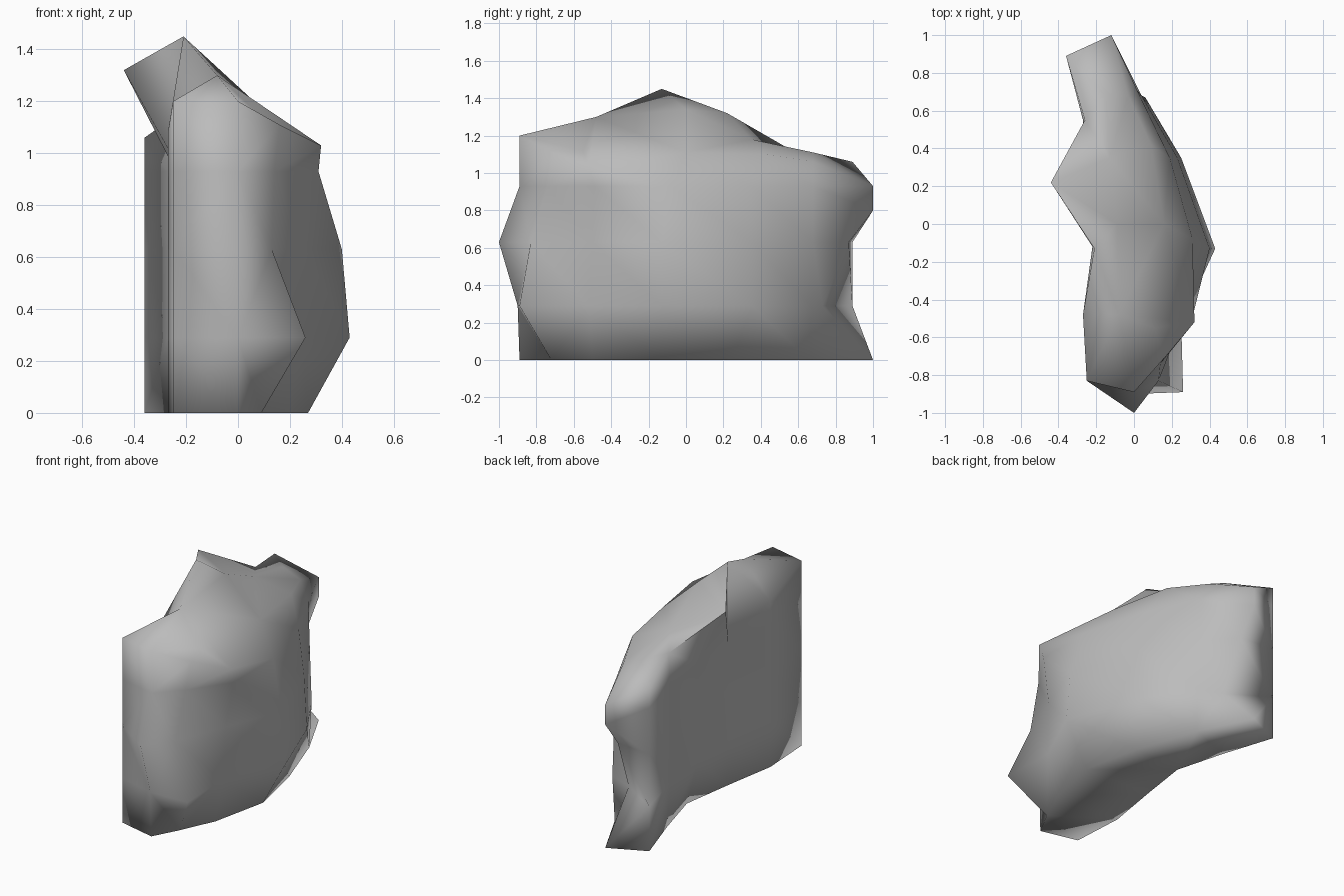
import bpy
import bmesh
import math

default_cube = bpy.data.objects.get("Cube")
if default_cube:
    bpy.data.objects.remove(default_cube, do_unlink=True)


def make_material(name, value):
    """One flat grey used for both viewport and render."""
    material = bpy.data.materials.new(name)
    material.use_nodes = True
    colour = (value, value, value, 1.0)
    material.diffuse_color = colour
    shader = material.node_tree.nodes["Principled BSDF"]
    shader.inputs["Base Color"].default_value = colour
    return material


# Outline stations run counterclockwise from the front right corner:
# front and left flank, then back end, then the right wall.
front_corner = (-.25, -.83)
back_corner = (-.36, .89)
right_wall = [(-.27, .55), (-.24, .22), (-.22, -.12), (-.27, -.48)]
undercut_wall = [(-.25, .55), (-.16, .22), (-.21, -.12), (-.27, -.48)]

# Height, wall, then the front, left flank and back points of each level
levels = [
    (0, undercut_wall,
     [(0, -.89), (.09, -.72), (.19, -.5), (.27, -.13), (.19, .25), (.05, .66), (-.12, 1)]),
    (.29, right_wall,
     [(0, -.9), (.26, -.89), (.25, -.52), (.43, -.13), (.25, .35), (.06, .67), (-.1, .73)]),
    (.63, right_wall,
     [(0, -1), (.13, -.83), (.26, -.5), (.4, -.13), (.23, .35), (.04, .68), (-.12, .87)]),
    (.93, right_wall,
     [(0, -.89), (.14, -.74), (.31, -.49), (.31, -.08), (.19, .35), (.03, .68), (-.12, 1)]),
]

# Uneven upper rim, with the overhanging fin on the right
rim = [(-.25, -.83, 1.2), (0, -.89, 1.2), (.16, -.71, 1.11), (.32, -.52, 1.03),
       (.16, 0, 1.11), (.09, .42, 1.1), (-.03, .68, 1.06), (-.12, 1, .93),
       (-.36, .89, 1.06), (-.26, .55, 1.13), (-.44, .22, 1.32),
       (-.21, -.13, 1.45), (-.27, -.48, 1.08)]

# Ridge along the middle of the top, and a dip above the front left ledge
ridge = [(-.08, -.48, 1.3), (-.09, 0, 1.34), (-.13, .35, 1.18), (-.15, .68, 1.11)]
ledge_dip = (.11, -.55, 1.12)


def level_points(height, wall, outline):
    """Complete one closed outline; the upper back edge dips slightly."""
    ring = [front_corner, *outline, back_corner, *wall]
    points = [(x, y, height) for x, y in ring]
    if height > .9:
        x, y, _ = points[len(outline)]
        points[len(outline)] = (x, y, .8)
    return points


def build_boulder():
    mesh = bmesh.new()
    rings = [level_points(*level) for level in levels]
    rings.append(rim)
    rings = [[mesh.verts.new(point) for point in ring] for ring in rings]
    count = len(rim)

    # Sides, level by level
    for lower, upper in zip(rings, rings[1:]):
        for i in range(count):
            j = (i + 1) % count
            mesh.faces.new((lower[i], lower[j], upper[j], upper[i]))

    # Flat base
    mesh.faces.new(list(reversed(rings[0])))

    # Top slopes either side of the ridge
    top = rings[-1]
    crest = [mesh.verts.new(point) for point in ridge]
    left_edge = top[3:7]
    right_edge = [top[12], top[11], top[10], top[9]]
    for i in range(len(crest) - 1):
        mesh.faces.new((left_edge[i], left_edge[i + 1], crest[i + 1], crest[i]))
        mesh.faces.new((crest[i], crest[i + 1], right_edge[i + 1], right_edge[i]))

    # Fans closing the top at the front, the ledge and the back end
    def fan(centre, edge):
        for a, b in zip(edge, edge[1:]):
            mesh.faces.new((centre, a, b))

    dip = mesh.verts.new(ledge_dip)
    fan(crest[0], [top[12], top[0], top[1], dip, top[3]])
    fan(dip, top[1:4])
    fan(crest[-1], top[6:10])

    bmesh.ops.triangulate(mesh, faces=mesh.faces[:])
    bmesh.ops.recalc_face_normals(mesh, faces=mesh.faces[:])
    data = bpy.data.meshes.new("boulder")
    mesh.to_mesh(data)
    mesh.free()
    boulder = bpy.data.objects.new("boulder", data)
    bpy.context.collection.objects.link(boulder)
    return boulder


boulder = build_boulder()
boulder.data.materials.append(make_material("stone grey", .5))

# Smooth stone with only the sharpest breaks kept
bpy.ops.object.select_all(action="DESELECT")
boulder.select_set(True)
bpy.context.view_layer.objects.active = boulder
bpy.ops.object.shade_smooth_by_angle(angle=math.radians(100))
